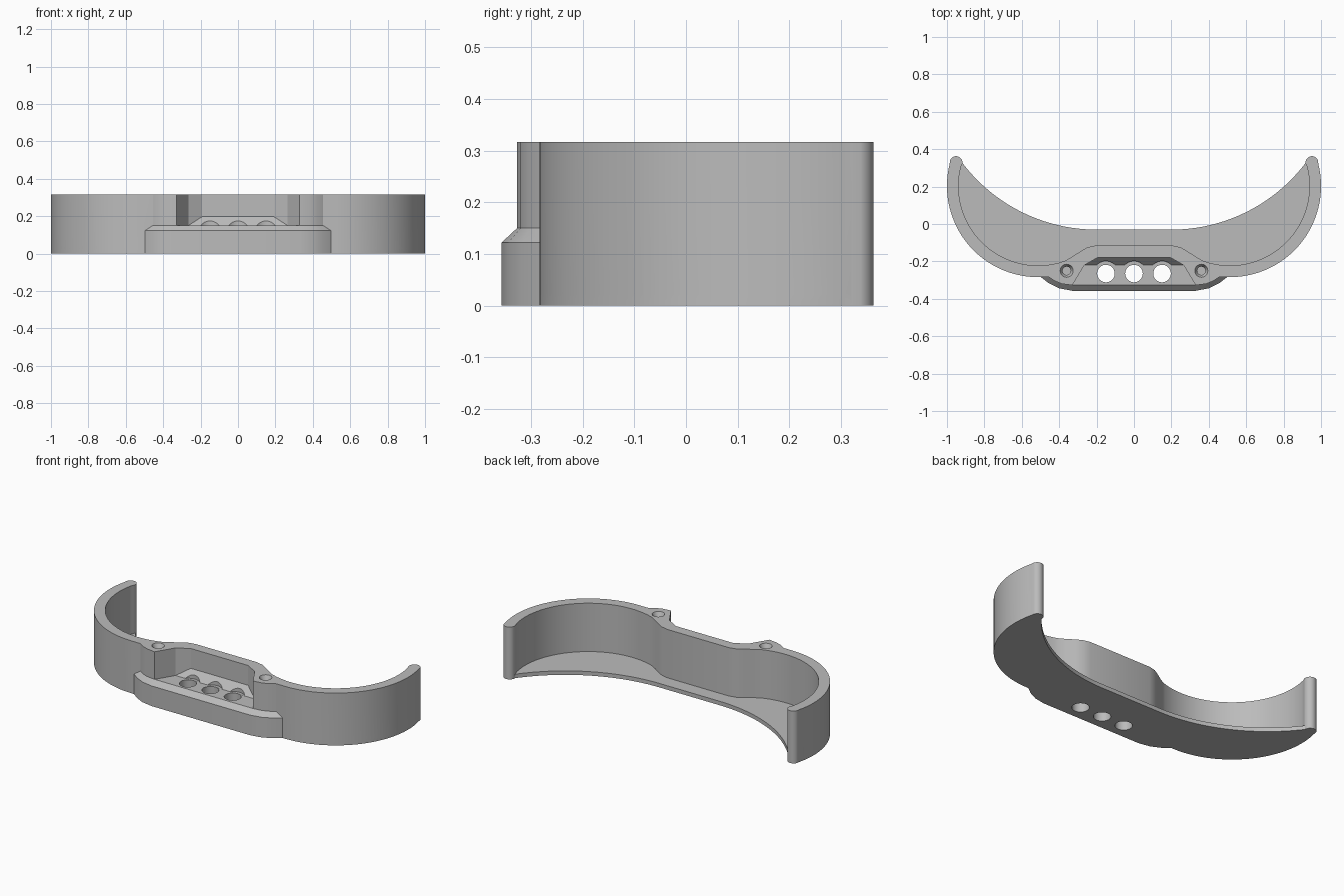
import bpy, bmesh
from math import cos, sin, radians

cube = bpy.data.objects.get("Cube")
if cube:
    bpy.data.objects.remove(cube)

HEIGHT, FLOOR = 0.317, 0.024
SHELF_EDGE, SHELF_TOP = 0.122, 0.15
CENTRE, OUTER_R, INNER_R = (-0.513, 0.203), 0.487, 0.425
TIP_ANGLE = 164

grey = bpy.data.materials.new("plain grey")
grey.use_nodes = True
COLOUR = (0.50, 0.50, 0.50, 1)
grey.diffuse_color = COLOUR
grey.node_tree.nodes["Principled BSDF"].inputs["Base Color"].default_value = COLOUR


def arc(centre, r, start, end, n):
    angles = [radians(start + (end - start) * i / n) for i in range(n + 1)]
    return [(centre[0] + r * cos(a), centre[1] + r * sin(a)) for a in angles]


def mirrored(half):
    """Close a left half outline with its reflection."""
    return half + [(-x, y) for x, y in reversed(half)]


def loft(name, rings):
    """Solid through rings of equally many 3D points, capped at both ends."""
    bm = bmesh.new()
    loops = [[bm.verts.new(p) for p in ring] for ring in rings]
    n = len(loops[0])
    for low, high in zip(loops, loops[1:]):
        for i in range(n):
            j = (i + 1) % n
            bm.faces.new((low[i], low[j], high[j], high[i]))
    bm.faces.new(loops[0])
    bm.faces.new(loops[-1])
    bmesh.ops.recalc_face_normals(bm, faces=bm.faces)
    mesh = bpy.data.meshes.new(name)
    bm.to_mesh(mesh)
    bm.free()
    mesh.materials.append(grey)
    obj = bpy.data.objects.new(name, mesh)
    bpy.context.collection.objects.link(obj)
    return obj


def at(outline, z):
    return [(x, y, z) for x, y in outline]


def prism(name, outline, z0, z1):
    return loft(name, [at(outline, z0), at(outline, z1)])


def combine(target, tool, operation):
    mod = target.modifiers.new(tool.name, "BOOLEAN")
    mod.operation, mod.solver, mod.object = operation, "EXACT", tool
    bpy.context.view_layer.objects.active = target
    bpy.ops.object.modifier_apply(modifier=mod.name)
    bpy.data.objects.remove(tool)


# Front edge of the shelf, and the inset line the screw bosses follow
shelf_edge = [(-0.498, -0.284), (-0.455, -0.317), (-0.40, -0.344), (-0.33, -0.357)]
boss_edge = [(-0.455, -0.284), (-0.425, -0.304), (-0.385, -0.32), (-0.33, -0.327)]

# Curved wall with round tips, bosses and the recessed middle
mid_r = (OUTER_R + INNER_R) / 2
tip = arc(CENTRE, mid_r, TIP_ANGLE, TIP_ANGLE, 1)[0]
outer_arc = arc(CENTRE, OUTER_R, 270, TIP_ANGLE + 2, 48)
wall_half = [(-0.192, -0.178), (-0.265, -0.22)] + boss_edge[::-1] + outer_arc
wall_half += arc(tip, 0.034, TIP_ANGLE, TIP_ANGLE - 180, 16)
wall_half += arc(CENTRE, INNER_R, TIP_ANGLE + 2, 290, 48)
wall_half += [(-0.33, -0.175), (-0.285, -0.145), (-0.25, -0.125), (-0.205, -0.115)]
tray = prism("curved_tray", mirrored(wall_half), 0, HEIGHT)

# Thin floor with a concave back edge
floor_half = arc((-0.2, 0.87), 0.9, 270, 217, 40) + [tip] + outer_arc[::-1]
combine(tray, prism("floor", mirrored(floor_half), 0, FLOOR), "UNION")

# Front shelf with a bevelled rim
shelf_back = [(-0.22, -0.15), (-0.44, -0.25)]
low, high = mirrored(shelf_back + shelf_edge), mirrored(shelf_back + boss_edge)
shelf = loft("shelf", [at(low, 0), at(low, SHELF_EDGE), at(high, SHELF_TOP)])
combine(tray, shelf, "UNION")

# Sloping fillet between shelf and recess wall
slope = [(-0.22, 0.13), (-0.22, SHELF_TOP), (-0.177, 0.198), (-0.16, 0.198), (-0.16, 0.13)]
fillet = loft("fillet", [[(x, y, z) for y, z in slope] for x in (-0.263, 0.263)])
combine(tray, fillet, "UNION")

# Three through holes, each with clearance cut into the fillet
for x in (-0.15, 0, 0.15):
    spot = (x, -0.265)
    for r, z in ((0.047, -0.1), (0.067, SHELF_TOP + 0.0005)):
        combine(tray, prism("hole", arc(spot, r, 0, 348.75, 31), z, 0.25), "DIFFERENCE")

# Countersunk screw holes in the bosses
for x in (-0.36, 0.36):
    sections = ((0.022, 0.1), (0.022, 0.29), (0.035, HEIGHT), (0.035, 0.4))
    rings = [at(arc((x, -0.25), r, 0, 345, 23), z) for r, z in sections]
    combine(tray, loft("screw_hole", rings), "DIFFERENCE")

# Smooth the curves, keep the edges sharp
bpy.ops.object.select_all(action="DESELECT")
tray.select_set(True)
bpy.context.view_layer.objects.active = tray
bpy.ops.object.shade_smooth_by_angle(angle=radians(25))
